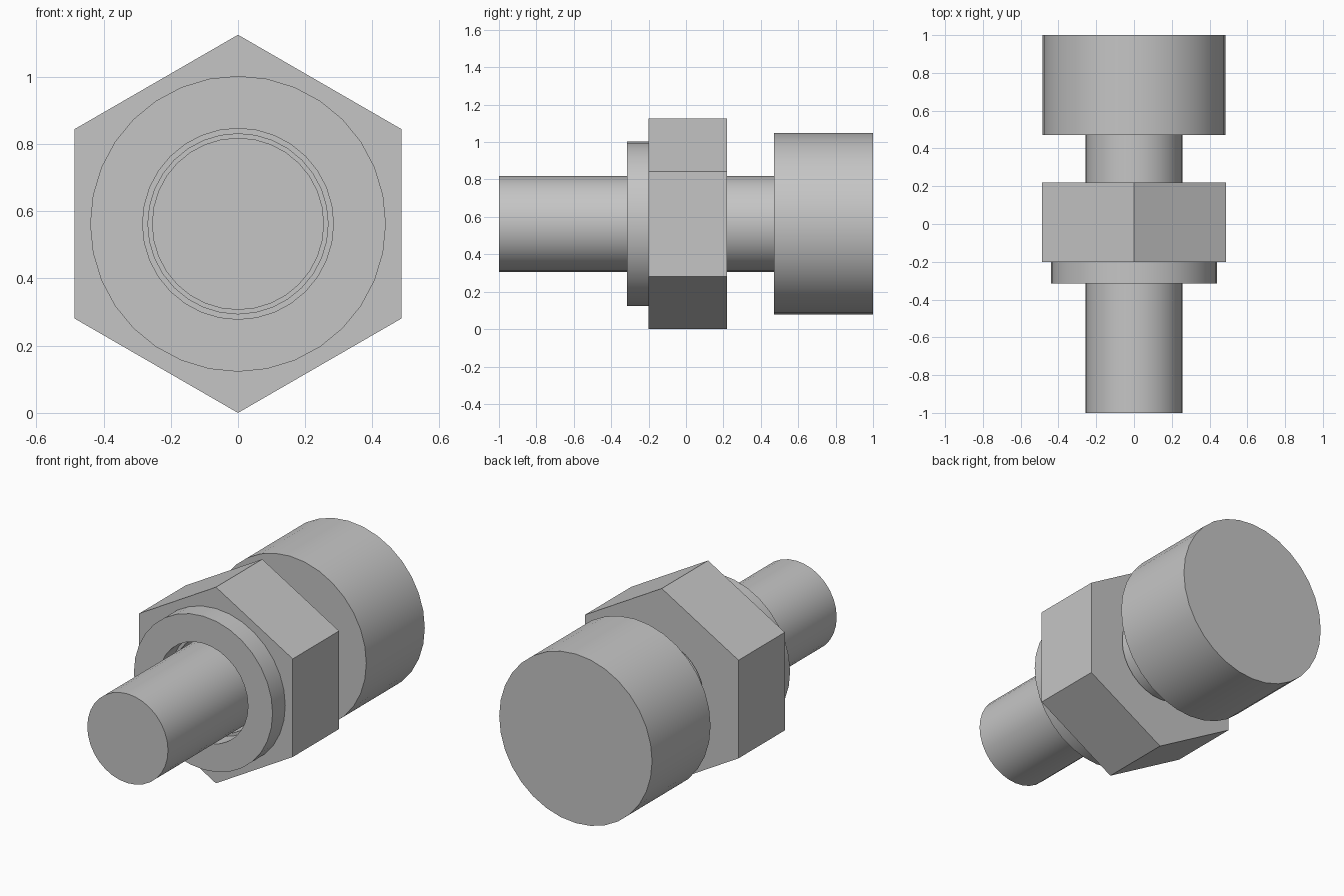
import bpy
import bmesh
from math import cos, sin, pi, radians
from mathutils import Vector

if "Cube" in bpy.data.objects:
    bpy.data.objects.remove(bpy.data.objects["Cube"], do_unlink=True)

AXIS_Z = 0.5625   # height of the shared centre line
SIDES = 32        # facets on round parts

steel = bpy.data.materials.new("grey_steel")
steel.use_nodes = True
colour = (0.56, 0.56, 0.56, 1.0)
steel.diffuse_color = colour
steel.node_tree.nodes["Principled BSDF"].inputs["Base Color"].default_value = colour


def ring(bm, radius, sides, y):
    """Closed loop of vertices around the centre line."""
    angles = [pi / 2 + 2 * pi * i / sides for i in range(sides)]
    return [bm.verts.new((radius * cos(a), y, AXIS_Z + radius * sin(a))) for a in angles]


def prism(name, radius, front, back, sides=SIDES, bore=None):
    """Prism along y, with an optional round bore through it."""
    bm = bmesh.new()
    outer = ring(bm, radius, sides, front)
    if bore:
        edges = []
        for loop in (outer, ring(bm, bore, SIDES, front)):
            edges += [bm.edges.new((v, loop[i - 1])) for i, v in enumerate(loop)]
        bmesh.ops.triangle_fill(bm, edges=edges, use_beauty=True,
                                normal=Vector((0, -1, 0)))
    else:
        bm.faces.new(outer)
    grown = bmesh.ops.extrude_face_region(bm, geom=bm.faces[:], use_keep_orig=True)
    moved = [g for g in grown["geom"] if isinstance(g, bmesh.types.BMVert)]
    bmesh.ops.translate(bm, verts=moved, vec=(0, back - front, 0))
    bmesh.ops.recalc_face_normals(bm, faces=bm.faces[:])

    mesh = bpy.data.meshes.new(name)
    bm.to_mesh(mesh)
    bm.free()
    mesh.materials.append(steel)
    obj = bpy.data.objects.new(name, mesh)
    bpy.context.collection.objects.link(obj)
    bpy.ops.object.select_all(action="DESELECT")
    obj.select_set(True)
    bpy.context.view_layer.objects.active = obj
    bpy.ops.object.shade_smooth_by_angle(angle=radians(30))
    return obj


# Bolt: round shank and cylindrical head
prism("bolt_shank", 0.256, -1.0, 0.47)
prism("bolt_head", 0.485, 0.47, 1.0)

# Hexagonal nut with a clearance bore, and the washer seated on its front
prism("hex_nut", AXIS_Z, -0.2, 0.22, sides=6, bore=0.268)
prism("washer", 0.44, -0.315, -0.2, bore=0.284)
